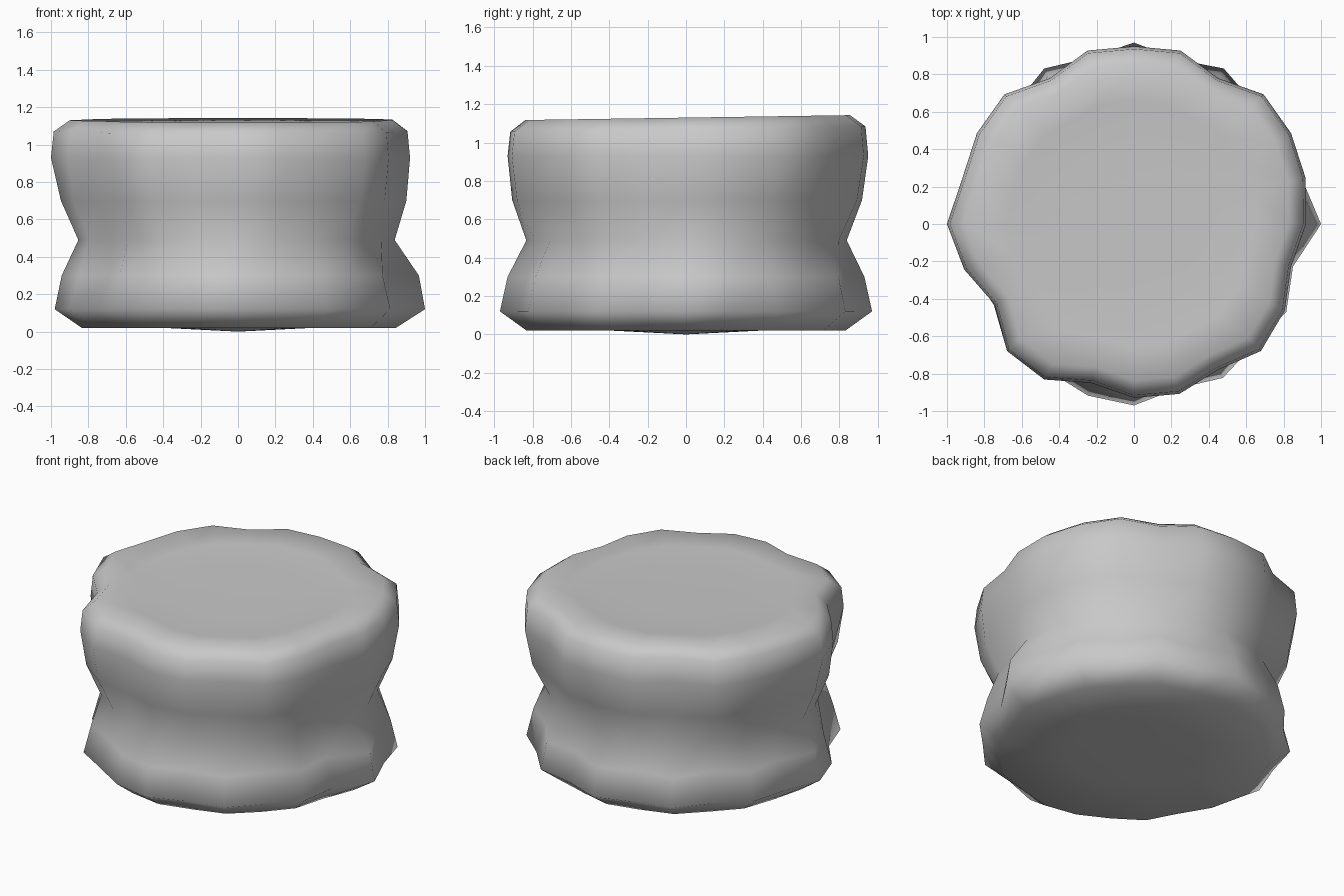
import bpy, bmesh, math

cube = bpy.data.objects.get("Cube")
if cube:
    bpy.data.objects.remove(cube, do_unlink=True)

# Plain grey cloth
grey = bpy.data.materials.new("plain grey")
grey.use_nodes = True
colour = (0.58, 0.58, 0.58, 1)
grey.diffuse_color = colour
grey.node_tree.nodes["Principled BSDF"].inputs["Base Color"].default_value = colour

# Lobe radii around the two bulges, counter-clockwise from +x
upper = [.92, .95, .97, .98, .90, .96, .95, .96, .90, .98, .97, .95,
         1.0, .94, .86, .96, .96, .88, .93, .94, .90, .96, .93, .87]
lower = [1.0, .93, .96, .91, .96, .91, .97, .92, .96, .90, .95, .92,
         .98, .93, .86, .94, .91, .95, .97, .91, .95, .91, .94, .88]
SIDES = len(upper)

# Rings from bottom to top: height, radius factor, share of upper lobes, fold depth
rings = [(.02, .42, 0, 0), (.02, .87, 0, .5), (.12, 1.0, 0, 1), (.3, .95, 0, 1.3),
         (.49, .88, .5, .6), (.7, .97, 1, .6), (.93, 1.0, 1, 1), (1.07, .985, 1, 1),
         (1.13, .9, 1, 1), (1.115, .7, 1, .5), (1.11, .4, 1, 0)]


def radius(i, factor, share, depth):
    lobe = lower[i] * (1 - share) + upper[i] * share
    return factor * (.94 + (lobe - .94) * depth)


# Waisted cushion body with folded sides
bm = bmesh.new()
loops = []
for z, factor, share, depth in rings:
    loop = []
    for i in range(SIDES):
        a = math.tau * i / SIDES
        r = radius(i, factor, share, depth)
        x, y = r * math.cos(a), r * math.sin(a)
        # The ends tip slightly: the back of the rim is a little higher
        tilt = .015 * y if z > 1 else 0
        loop.append(bm.verts.new((x, y, z + tilt)))
    loops.append(loop)

for low, high in zip(loops, loops[1:]):
    for i in range(SIDES):
        j = (i + 1) % SIDES
        bm.faces.new((low[i], low[j], high[j], high[i]))

# Nearly flat ends
bottom = bm.verts.new((0, 0, 0))
top = bm.verts.new((0, 0, 1.11))
for i in range(SIDES):
    j = (i + 1) % SIDES
    bm.faces.new((bottom, loops[0][j], loops[0][i]))
    bm.faces.new((top, loops[-1][i], loops[-1][j]))

bmesh.ops.recalc_face_normals(bm, faces=bm.faces)
for f in bm.faces:
    f.smooth = True

mesh = bpy.data.meshes.new("cushion_body")
bm.to_mesh(mesh)
bm.free()
mesh.materials.append(grey)
body = bpy.data.objects.new("cushion_body", mesh)
bpy.context.collection.objects.link(body)
